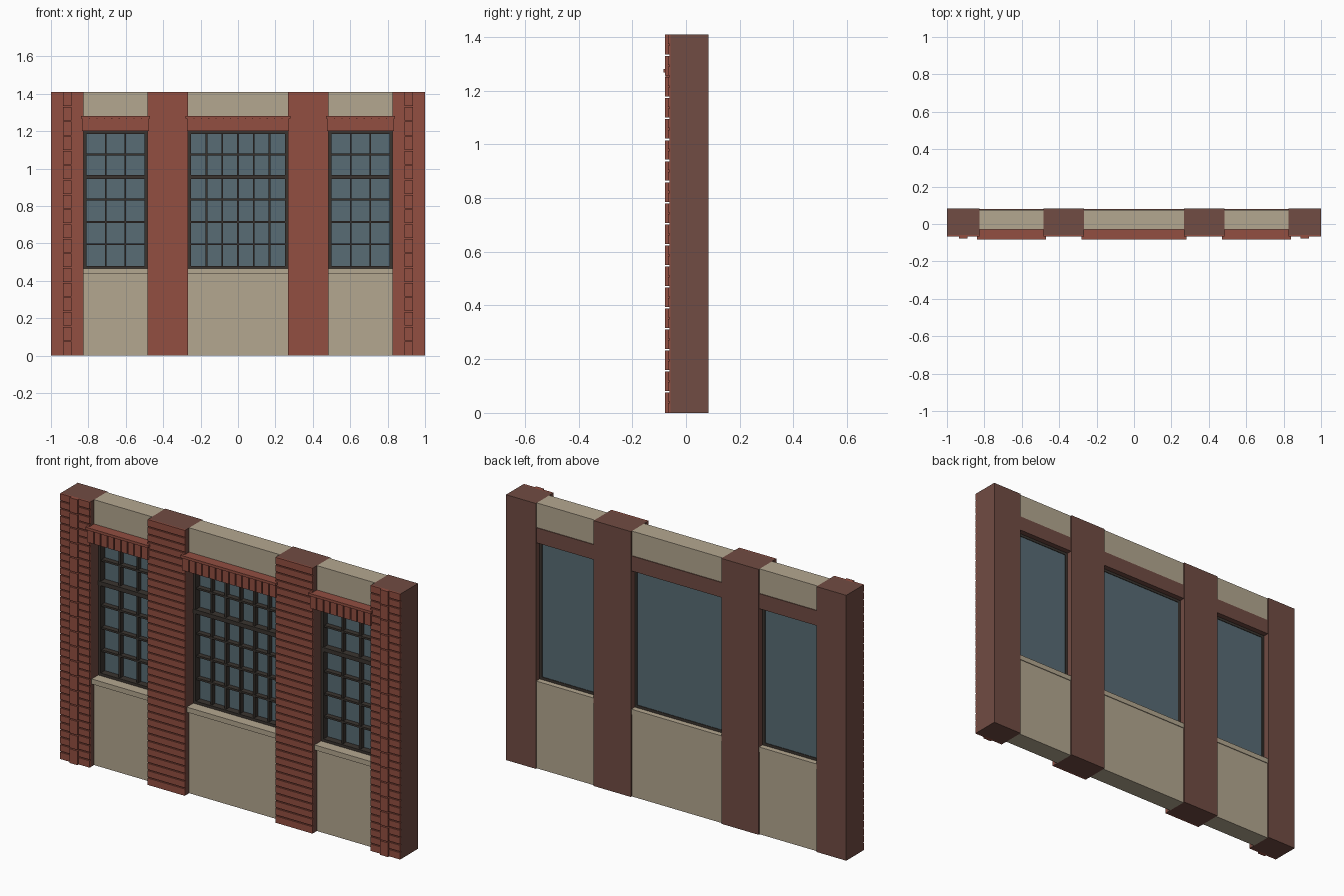
import bpy
import bmesh
from mathutils import Matrix, Vector

cube = bpy.data.objects.get("Cube")
if cube:
    bpy.data.objects.remove(cube, do_unlink=True)


def material(name, rgb):
    """Flat material from display colour values, converted to linear."""
    lin = [((c / 255 + 0.055) / 1.055) ** 2.4 for c in rgb] + [1.0]
    mat = bpy.data.materials.new(name)
    mat.use_nodes = True
    mat.diffuse_color = lin
    mat.node_tree.nodes["Principled BSDF"].inputs["Base Color"].default_value = lin
    return mat


BRICK = material("red_brick", (146, 78, 65))
BROWN = material("brown_masonry", (113, 76, 67))
STONE = material("tan_stone", (180, 167, 144))
GLASS = material("blue_grey_glass", (88, 108, 117))
FRAME = material("dark_frame", (58, 52, 47))


def boxes(name, mat, spans):
    """One object made of boxes, each given as x, y and z ranges."""
    bm = bmesh.new()
    for span in spans:
        lo, hi = (Vector(v) for v in zip(*span))
        bmesh.ops.create_cube(bm, size=1, matrix=Matrix.Translation((lo + hi) / 2)
                              @ Matrix.Diagonal((*(hi - lo), 1)))
    mesh = bpy.data.meshes.new(name)
    bm.to_mesh(mesh)
    bm.free()
    mesh.materials.append(mat)
    obj = bpy.data.objects.new(name, mesh)
    bpy.context.collection.objects.link(obj)
    return obj


def row(lo, hi, count, gap):
    """Ranges of equal bricks between lo and hi, parted by joints."""
    step = (hi - lo) / count
    return [(lo + i * step + (gap / 2 if i else 0),
             lo + (i + 1) * step - (gap / 2 if i < count - 1 else 0))
            for i in range(count)]


HEIGHT = 1.41
COURSES = 36
BACK = 0.083
SILL_TOP, HEAD, LINTEL_TOP = 0.465, 1.2, 1.28


def pillar(name, x):
    # Plain body with a grooved brick facing
    boxes(name + "_body", BROWN, [(x, (-0.058, BACK), (0, HEIGHT))])
    facing = [(x, (-0.061, -0.057), (0, HEIGHT))]
    facing += [(x, (-0.067, -0.06), z) for z in row(0, HEIGHT, COURSES, 0.006)]
    boxes(name + "_brick_facing", BRICK, facing)


def bay(name, x0, x1, panes):
    x = (x0, x1)
    # Stone walls below and above the window, with a projecting sill
    boxes(name + "_lower_wall", STONE, [(x, (-0.03, 0.075), (0, 0.44))])
    boxes(name + "_upper_wall", STONE, [(x, (-0.03, 0.075), (LINTEL_TOP, HEIGHT))])
    boxes(name + "_sill", STONE, [(x, (-0.05, 0.079), (0.438, SILL_TOP))])

    # Lintel: plain core, upright bricks in front and a cap on top
    boxes(name + "_lintel_core", BROWN, [(x, (-0.055, 0.079), (HEAD, LINTEL_TOP))])
    wide = (x0 - 0.008, x1 + 0.008)
    count = round((x1 - x0) / 0.037)
    bricks = [(wide, (-0.07, -0.05), (HEAD, 1.268))]
    bricks += [(b, (-0.077, -0.069), (HEAD, 1.268)) for b in row(*wide, count, 0.006)]
    boxes(name + "_lintel_bricks", BRICK, bricks)
    boxes(name + "_lintel_cap", BRICK,
          [((x0 - 0.014, x1 + 0.014), (-BACK, -0.03), (1.267, LINTEL_TOP + 0.001))])

    # Window surround
    edge, depth = 0.014, (0.005, 0.05)
    z = (SILL_TOP, HEAD)
    boxes(name + "_window_frame", FRAME, [
        ((x0, x0 + edge), depth, z), ((x1 - edge, x1), depth, z),
        (x, depth, (SILL_TOP, SILL_TOP + edge)), (x, depth, (HEAD - edge, HEAD))])

    # Glazing bars, with a thicker rail between the two sashes
    a, b = x0 + edge, x1 - edge
    bars = []
    for i in range(1, panes):
        c = a + (b - a) * i / panes
        bars.append(((c - 0.005, c + 0.005), (0.015, 0.045), z))
    for i in range(1, 6):
        c = SILL_TOP + 0.01 + 0.12 * i
        half, front = (0.011, 0.003) if i == 4 else (0.005, 0.013)
        bars.append((x, (front, 0.045), (c - half, c + half)))
    boxes(name + "_glazing_bars", FRAME, bars)
    boxes(name + "_glass", GLASS, [((x0 + 0.005, x1 - 0.005), (0.04, 0.047),
                                    (SILL_TOP + 0.005, HEAD - 0.005))])


for side, s in (("left", 1), ("right", -1)):
    pillar(side + "_inner_pillar", sorted((s * 0.266, s * 0.485)))
    pillar(side + "_end_pillar", sorted((s * 0.825, s)))
    # Raised strip of blocks on the end pillar
    strip = sorted((s * 0.89, s * 0.935))
    boxes(side + "_block_strip", BRICK,
          [(strip, (-0.078, -0.06), z) for z in row(0, HEIGHT, COURSES // 2, 0.006)])
    bay(side + "_bay", *sorted((s * 0.485, s * 0.825)), 3)

bay("middle_bay", -0.266, 0.266, 6)
